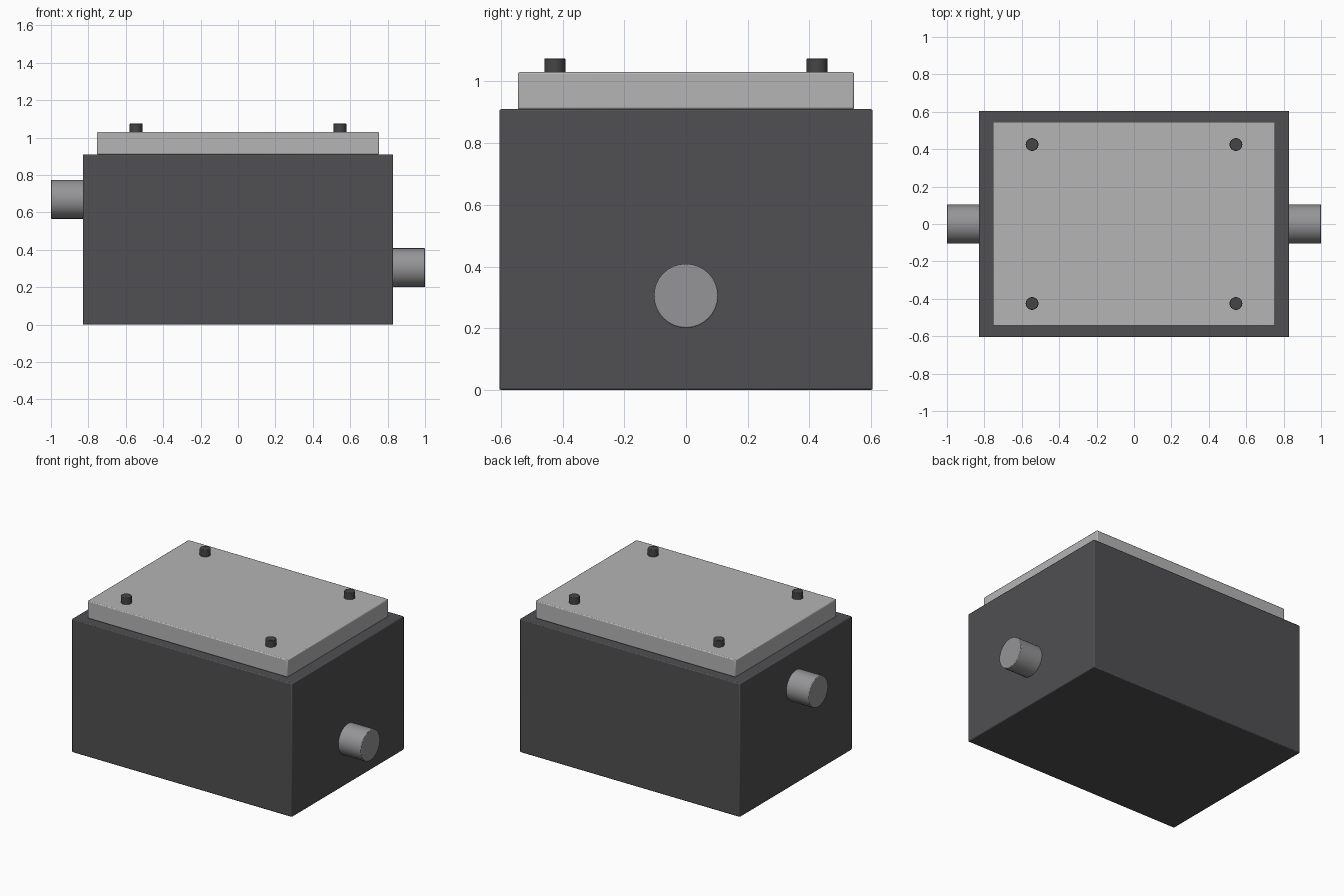
import bpy, math

if "Cube" in bpy.data.objects:
    bpy.data.objects.remove(bpy.data.objects["Cube"])


def material(name, rgb):
    m = bpy.data.materials.new(name)
    m.diffuse_color = (*rgb, 1.0)
    m.use_nodes = True
    m.node_tree.nodes["Principled BSDF"].inputs["Base Color"].default_value = m.diffuse_color
    return m


BODY = material("dark grey", (0.08, 0.08, 0.085))
LID = material("light grey", (0.46, 0.46, 0.465))
PIPE = material("mid grey", (0.30, 0.30, 0.31))
BOLT = material("charcoal", (0.06, 0.06, 0.062))


def finish(ob, name, mat, bevel):
    ob.name = name
    ob.data.materials.append(mat)
    mod = ob.modifiers.new("edge", 'BEVEL')
    mod.width = bevel
    mod.segments = 2
    mod.limit_method = 'ANGLE'
    mod.angle_limit = math.radians(40)
    bpy.ops.object.shade_smooth_by_angle(angle=math.radians(35))


def box(name, size, z0, mat, bevel):
    bpy.ops.mesh.primitive_cube_add(size=1, location=(0, 0, z0 + size[2] / 2))
    ob = bpy.context.object
    ob.scale = size
    bpy.ops.object.transform_apply(location=False, rotation=False, scale=True)
    finish(ob, name, mat, bevel)


def rod(name, radius, length, loc, mat, bevel, rot=(0, 0, 0)):
    bpy.ops.mesh.primitive_cylinder_add(vertices=32, radius=radius, depth=length,
                                        location=loc, rotation=rot)
    finish(bpy.context.object, name, mat, bevel)


# Tank body and lid
box("tank_body", (1.66, 1.21, 0.91), 0.0, BODY, 0.006)
box("lid", (1.51, 1.09, 0.12), 0.91, LID, 0.006)

# Inlet high on the left, outlet low on the right
for name, side, z in (("inlet_pipe", -1, 0.67), ("outlet_pipe", 1, 0.305)):
    rod(name, 0.104, 0.20, (side * 0.90, 0, z), PIPE, 0.004, (0, math.pi / 2, 0))

# Lid bolts at the four corners
for sx in (-1, 1):
    for sy in (-1, 1):
        rod("lid_bolt", 0.034, 0.065, (sx * 0.545, sy * 0.425, 1.0425), BOLT, 0.003)
